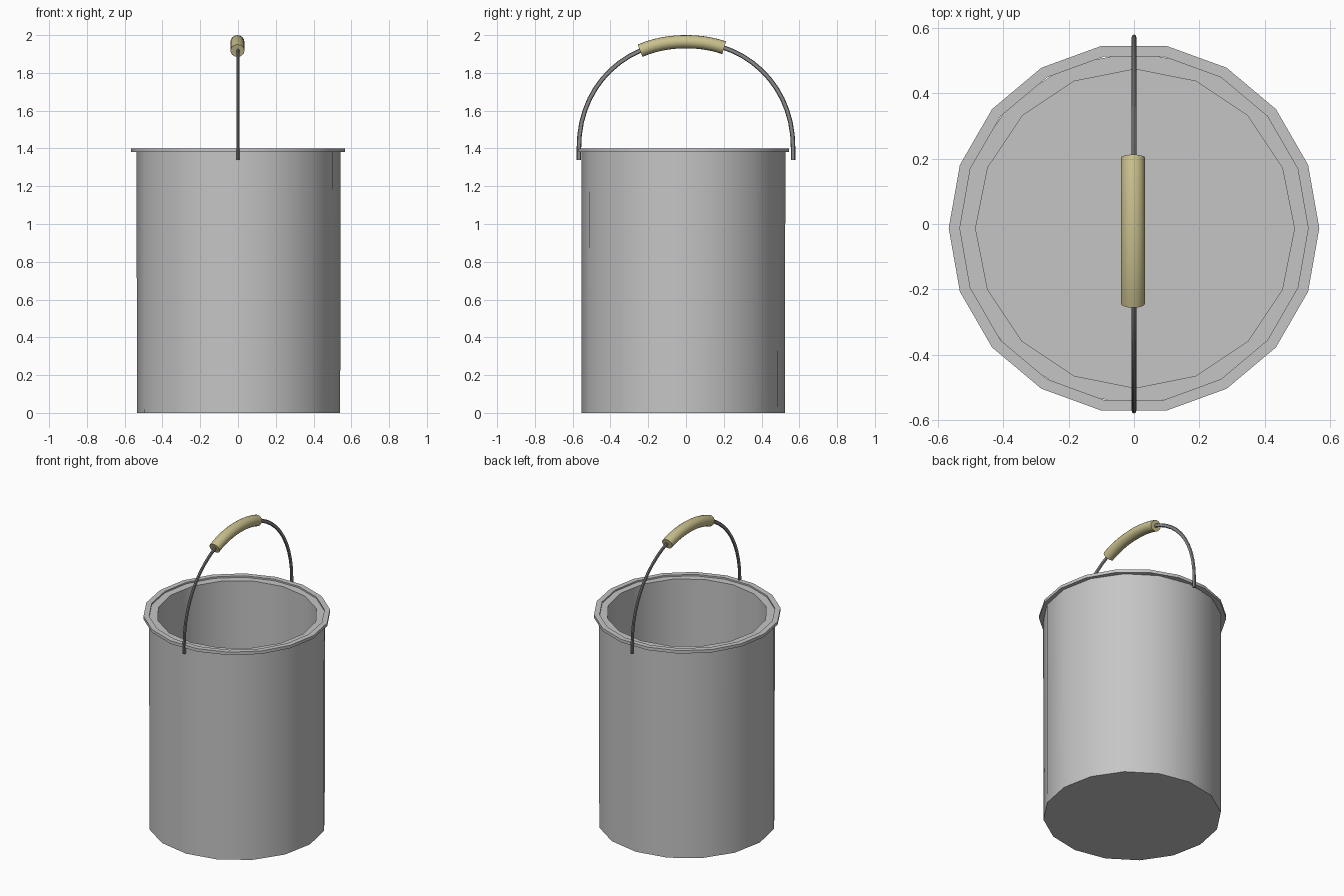
import bpy, bmesh
from math import sin, cos, pi, radians
from mathutils import Vector

cube = bpy.data.objects.get("Cube")
if cube:
    bpy.data.objects.remove(cube)


def material(name, r, g, b):
    m = bpy.data.materials.new(name)
    m.use_nodes = True
    m.diffuse_color = (r, g, b, 1)
    bsdf = next(n for n in m.node_tree.nodes if n.type == 'BSDF_PRINCIPLED')
    bsdf.inputs["Base Color"].default_value = (r, g, b, 1)
    return m


steel = material("light_steel", 0.56, 0.56, 0.56)
wire = material("dark_wire", 0.25, 0.25, 0.25)
wood = material("pale_wood", 0.59, 0.53, 0.27)


def make_object(name, rings, mat, closed=False):
    """Skin a list of vertex rings; cap the ends, or join them when closed."""
    bm = bmesh.new()
    loops = [[bm.verts.new(p) for p in ring] for ring in rings]
    pairs = list(zip(loops, loops[1:]))
    if closed:
        pairs.append((loops[-1], loops[0]))
    else:
        bm.faces.new(loops[0])
        bm.faces.new(loops[-1])
    n = len(loops[0])
    for a, b in pairs:
        for i in range(n):
            j = (i + 1) % n
            bm.faces.new((a[i], a[j], b[j], b[i]))
    bmesh.ops.recalc_face_normals(bm, faces=bm.faces[:])
    me = bpy.data.meshes.new(name)
    bm.to_mesh(me)
    bm.free()
    me.materials.append(mat)
    ob = bpy.data.objects.new(name, me)
    bpy.context.collection.objects.link(ob)
    bpy.ops.object.select_all(action='DESELECT')
    ob.select_set(True)
    bpy.context.view_layer.objects.active = ob
    bpy.ops.object.shade_smooth_by_angle(angle=radians(35))
    return ob


def lathe(name, profile, sides, centre, mat, closed=False):
    """Turn a (radius, height) profile around a vertical axis."""
    cx, cy = centre
    rings = [[(cx + r * cos(2 * pi * i / sides), cy + r * sin(2 * pi * i / sides), z)
              for i in range(sides)] for r, z in profile]
    return make_object(name, rings, mat, closed)


def sweep(name, path, width, depth, sides, mat, x=0):
    """Sweep an elliptical section along a path of (y, z) points."""
    rings = []
    for k, (y, z) in enumerate(path):
        y0, z0 = path[max(k - 1, 0)]
        y1, z1 = path[min(k + 1, len(path) - 1)]
        t = Vector((y1 - y0, z1 - z0)).normalized()
        rings.append([(x + width * cos(a), y - t.y * depth * sin(a), z + t.x * depth * sin(a))
                      for a in (2 * pi * i / sides for i in range(sides))])
    return make_object(name, rings, mat)


# Hollow body with thick walls and a floor
lathe("bucket_body", [(0.538, 0), (0.54, 1.39), (0.487, 1.39), (0.487, 0.05)],
      16, (0.003, -0.014), steel)

# Flat flange around the mouth
lathe("bucket_rim", [(0.566, 1.38), (0.566, 1.4), (0.532, 1.4), (0.532, 1.38)],
      18, (0, -0.013), steel, closed=True)


# Arched bail with short straight ends
def arch(y):
    return 1.4 + 0.565 * max(0, 1 - abs(y / 0.567) ** 2.1) ** (1 / 2.1)


ys = [-0.567 * cos(pi * i / 28) for i in range(29)]
bail = [(-0.567, 1.34)] + [(y, arch(y)) for y in ys] + [(0.567, 1.34)]
sweep("bail_wire", bail, 0.008, 0.012, 8, wire)

# Turned grip threaded on the bail
grip = [(-0.243 + 0.445 * i / 12, arch(-0.243 + 0.445 * i / 12)) for i in range(13)]
sweep("bail_grip", grip, 0.037, 0.035, 16, wood, x=-0.003)
